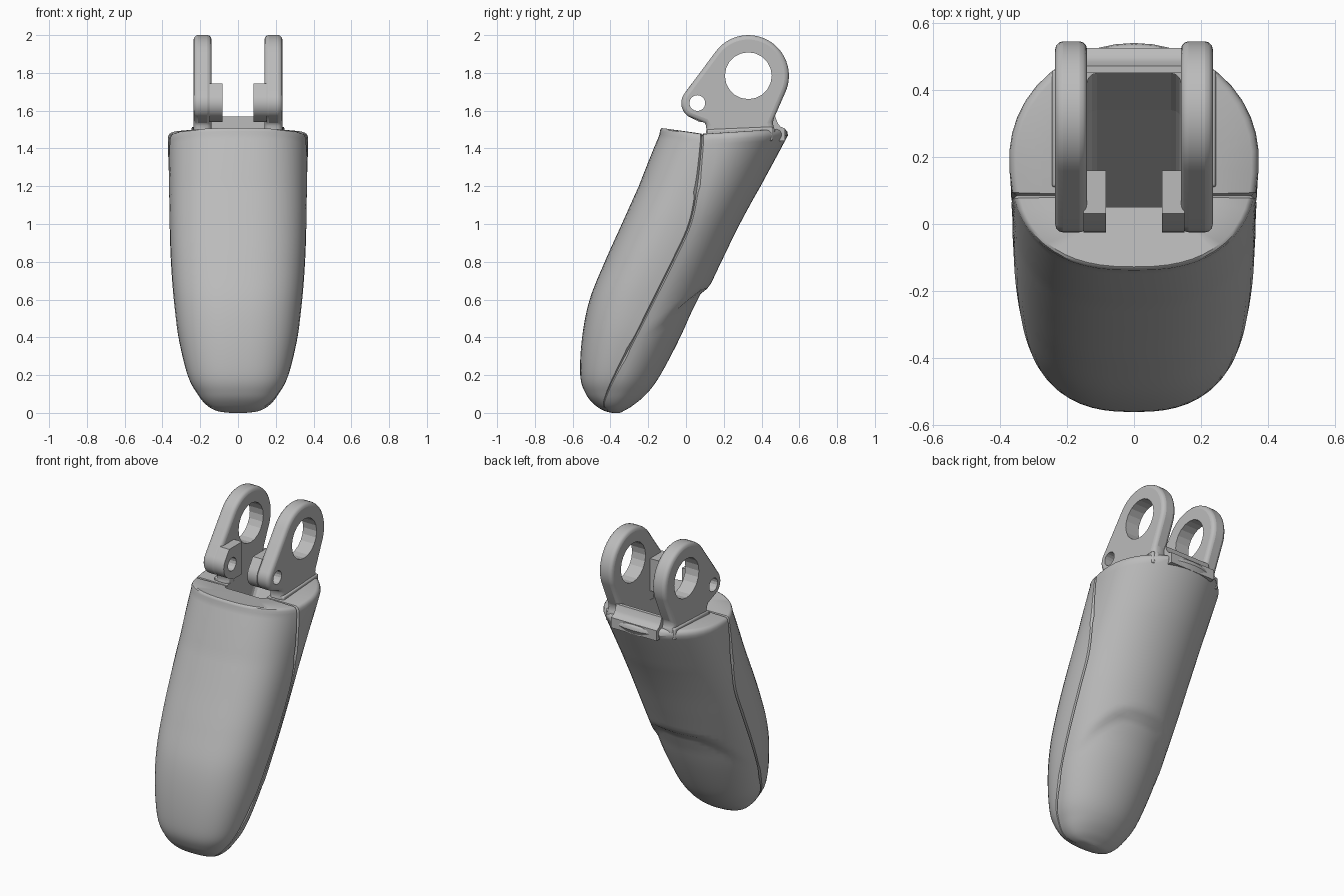
import bpy, bmesh
from math import sin, cos, pi, asin, radians

cube = bpy.data.objects.get("Cube")
if cube:
    bpy.data.objects.remove(cube)

grey = bpy.data.materials.new("plain grey")
grey.use_nodes = True
tone = (0.5, 0.5, 0.5, 1)
grey.diffuse_color = tone
grey.node_tree.nodes["Principled BSDF"].inputs["Base Color"].default_value = tone


def finish(name, bm):
    bmesh.ops.recalc_face_normals(bm, faces=bm.faces)
    mesh = bpy.data.meshes.new(name)
    bm.to_mesh(mesh)
    bm.free()
    mesh.materials.append(grey)
    obj = bpy.data.objects.new(name, mesh)
    bpy.context.collection.objects.link(obj)
    return obj


def prism(name, profile, x0, x1):
    """Extrude a (y, z) outline from x0 to x1."""
    bm = bmesh.new()
    face = bm.faces.new([bm.verts.new((x0, y, z)) for y, z in profile])
    ext = bmesh.ops.extrude_face_region(bm, geom=[face])
    moved = [v for v in ext["geom"] if isinstance(v, bmesh.types.BMVert)]
    bmesh.ops.translate(bm, vec=(x1 - x0, 0, 0), verts=moved)
    return finish(name, bm)


def arc(center, radius, a0, a1, steps):
    angles = [radians(a0 + (a1 - a0) * i / steps) for i in range(steps + 1)]
    return [(center[0] + radius * cos(a), center[1] + radius * sin(a)) for a in angles]


def bevel(obj, width, segments=3):
    mod = obj.modifiers.new("Bevel", "BEVEL")
    mod.width, mod.segments = width, segments
    mod.limit_method, mod.angle_limit = "ANGLE", radians(40)


def cut(obj, cutter):
    mod = obj.modifiers.new("Cut", "BOOLEAN")
    mod.operation, mod.solver, mod.object = "DIFFERENCE", "EXACT", cutter
    cutter.hide_render = True
    cutter.hide_set(True)


def smooth(obj, angle=35):
    bpy.ops.object.select_all(action="DESELECT")
    obj.select_set(True)
    bpy.context.view_layer.objects.active = obj
    bpy.ops.object.shade_smooth_by_angle(angle=radians(angle))


def clamp(v, lo=0.0, hi=1.0):
    return max(lo, min(hi, v))


# Body stations: height, front y, back y, half width, seam y
stations = [
    (0.0, -0.39, -0.35, 0.04, -0.37), (0.01, -0.43, -0.33, 0.11, -0.41),
    (0.04, -0.48, -0.28, 0.165, -0.435), (0.1, -0.53, -0.21, 0.215, -0.42),
    (0.2, -0.56, -0.13, 0.267, -0.375), (0.4, -0.55, -0.01, 0.315, -0.27),
    (0.6, -0.51, 0.092, 0.34, -0.17), (0.8, -0.43, 0.187, 0.355, -0.07),
    (1.0, -0.34, 0.285, 0.362, 0.02), (1.2, -0.25, 0.395, 0.365, 0.06),
    (1.44, -0.14, 0.54, 0.372, 0.085)]


def spline(rows, steps):
    """Catmull-Rom interpolation through the stations."""
    out = []
    for i in range(len(rows) - 1):
        a, b = rows[max(i - 1, 0)], rows[i]
        c, d = rows[i + 1], rows[min(i + 2, len(rows) - 1)]
        for k in range(steps):
            t = k / steps
            out.append(tuple(
                q + t / 2 * (r - p + t * (2 * p - 5 * q + 4 * r - s + t * (3 * (q - r) + s - p)))
                for p, q, r, s in zip(a, b, c, d)))
    return out + [rows[-1]]


def body_ring(row, scale=1.0, lift=0.0):
    z, front, back, half, seam = row
    mid, depth = (front + back) / 2, (back - front) / 2
    ratio = clamp((seam - mid) / depth, -0.95, 0.95)
    power = 2.5 if ratio < 0 else 2.0
    split = asin(abs(ratio) ** (power / 2)) * (1 if ratio > 0 else -1)
    n, gap = 12, 0.025
    low, high = split - gap, split + gap
    angles = [-pi / 2 + (low + pi / 2) * i / n for i in range(n + 1)]
    angles += [split] + [high + (pi / 2 - high) * i / n for i in range(n + 1)]
    points = []
    for i, a in enumerate(angles):
        p = 2.5 if a < 0 else 2.0
        groove = i == n + 1
        x = half * max(cos(a), 0) ** (2 / p)
        y = mid + depth * abs(sin(a)) ** (2 / p) * (1 if a > 0 else -1)
        if groove:
            x -= 0.012 * min(1, half / 0.2)
        if a > 0:
            # Recessed fingertip pad with an arched upper edge
            edge = 0.665 - 0.2 * (x / 0.3) ** 4
            y -= 0.03 * clamp((edge - z) / 0.03) * clamp((z - 0.12) / 0.4) * sin(a)
        x, y = x * scale, seam + (y - seam) * scale
        rise = 0.03 * (abs(y - seam) / (0.2 if y < seam else 0.46))
        top = z + lift + rise * clamp((z - 1.2) / 0.24)
        points.append((x, y, top - (0.012 if groove and lift else 0)))
    return points + [(-x, y, z) for x, y, z in points[-2:0:-1]]


# Fingertip body: two shells meeting at a shallow seam
rings = [body_ring(r) for r in spline(stations, 7)]
for scale, lift in ((0.993, 0.018), (0.975, 0.03), (0.945, 0.036), (0.6, 0.037), (0.15, 0.038)):
    rings.append(body_ring(stations[-1], scale, lift))
bm = bmesh.new()
loops = [[bm.verts.new(p) for p in ring] for ring in rings]
for a, b in zip(loops, loops[1:]):
    for i in range(len(a)):
        j = (i + 1) % len(a)
        bm.faces.new((a[i], a[j], b[j], b[i]))
bm.faces.new(loops[0])
bm.faces.new(loops[-1])
body = finish("fingertip_body", bm)

# Slanted pocket between the hinge ears
pocket = prism("pocket_cutter", [(0.05, 1.65), (0.05, 1.45), (-0.1, 1.1), (0, 0.8),
                                 (0.34, 1.28), (0.45, 1.48), (0.45, 1.65)], -0.14, 0.14)
bevel(pocket, 0.03)
cut(body, pocket)
smooth(body)

# Raised lip joining the ears behind the pocket
lip = prism("back_lip", [(0.45, 1.44), (0.45, 1.57), (0.472, 1.57), (0.485, 1.535),
                         (0.5, 1.515), (0.525, 1.505), (0.525, 1.44)], -0.16, 0.16)
smooth(lip)

# Hinge ears with a large pivot hole and a small pin hole
pivot, pin = (0.33, 1.785), (0.06, 1.64)
boss = arc(pin, 0.085, 144, 235, 10)
ear_outline = (arc(pivot, 0.215, -20, 144, 24) + boss +
               [(0.1, 1.535), (0.112, 1.515), (0.1, 1.46), (0.47, 1.46), (0.47, 1.5), (0.455, 1.535)])
flange_outline = [(0.16, 1.54), (0.16, 1.745), (0.031, 1.745)] + boss + [(0.07, 1.54)]
pivot_hole = prism("pivot_hole_cutter", arc(pivot, 0.124, 0, 342, 19), -0.5, 0.5)
pin_hole = prism("pin_hole_cutter", arc(pin, 0.042, 0, 337.5, 15), -0.5, 0.5)
for side, sign in (("left", 1), ("right", -1)):
    ear = prism(side + "_hinge_ear", ear_outline, sign * 0.14, sign * 0.235)
    bevel(ear, 0.025)
    cut(ear, pivot_hole)
    cut(ear, pin_hole)
    smooth(ear)
    flange = prism(side + "_pin_flange", flange_outline, sign * 0.083, sign * 0.15)
    cut(flange, pin_hole)
    smooth(flange)
    foot = prism(side + "_ear_foot", [(0.11, 1.44), (0.11, 1.5), (0.46, 1.515), (0.46, 1.44)],
                 sign * 0.145, sign * 0.245)
    bevel(foot, 0.008, 2)
    smooth(foot)
